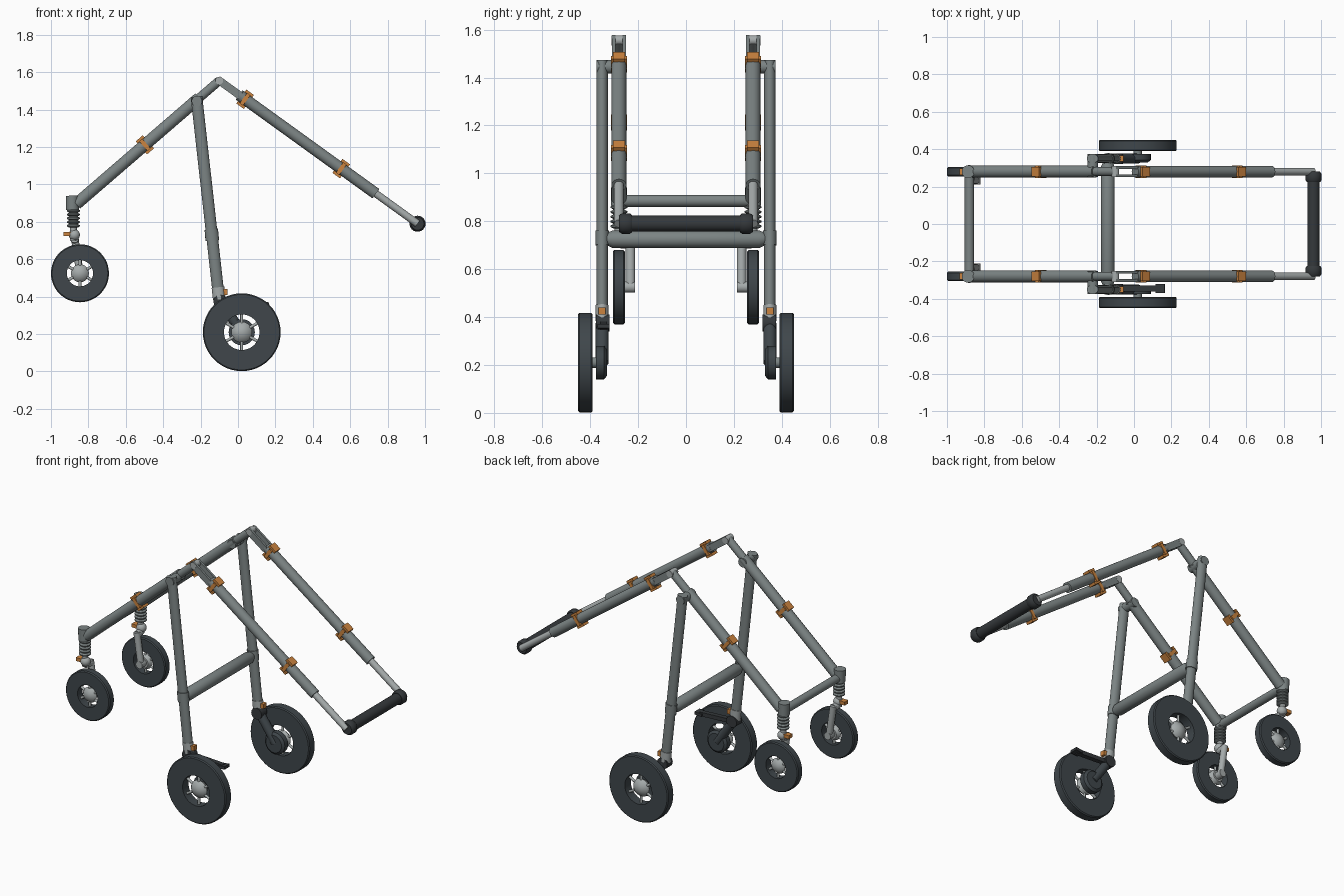
import bpy, bmesh, math
from mathutils import Vector, Matrix

cube = bpy.data.objects.get("Cube")
if cube:
    bpy.data.objects.remove(cube, do_unlink=True)


def material(name, r, g, b):
    m = bpy.data.materials.new(name)
    m.use_nodes = True
    m.diffuse_color = (r, g, b, 1)
    m.node_tree.nodes["Principled BSDF"].inputs["Base Color"].default_value = (r, g, b, 1)
    return m


TUBE = material("tube grey", 0.2, 0.23, 0.23)
STEEL = material("light steel", 0.38, 0.41, 0.41)
TYRE = material("tyre charcoal", 0.05, 0.062, 0.07)
GRIP = material("grip black", 0.035, 0.04, 0.044)
CLIP = material("clip orange", 0.6, 0.23, 0.05)


def basis(origin, direction):
    """Frame whose third axis follows direction, second stays near world y."""
    d = Vector(direction).normalized()
    u = Vector((0, 1, 0)).cross(d)
    u = u.normalized() if u.length > 0.01 else Vector((1, 0, 0))
    rot = Matrix((u, d.cross(u), d)).transposed().to_4x4()
    return Matrix.Translation(Vector(origin)) @ rot


def finish(name, bm, matrix, mat):
    bmesh.ops.remove_doubles(bm, verts=bm.verts, dist=1e-5)
    bmesh.ops.transform(bm, matrix=matrix, verts=bm.verts)
    bmesh.ops.recalc_face_normals(bm, faces=bm.faces)
    mesh = bpy.data.meshes.new(name)
    bm.to_mesh(mesh)
    bm.free()
    mesh.materials.append(mat)
    ob = bpy.data.objects.new(name, mesh)
    bpy.context.collection.objects.link(ob)
    return ob


def lathe(name, profile, origin, direction, mat, steps=24, flat=1.0):
    """Spin (radius, height) points round the direction; flat squashes the section."""
    bm = bmesh.new()
    verts = [bm.verts.new((r, 0, h)) for r, h in profile]
    edges = [bm.edges.new(pair) for pair in zip(verts, verts[1:])]
    bmesh.ops.spin(bm, geom=verts + edges, cent=(0, 0, 0), axis=(0, 0, 1),
                   angle=math.tau, steps=steps)
    bmesh.ops.scale(bm, vec=(1, flat, 1), verts=bm.verts)
    ob = finish(name, bm, basis(origin, direction), mat)
    bpy.ops.object.select_all(action='DESELECT')
    ob.select_set(True)
    bpy.context.view_layer.objects.active = ob
    bpy.ops.object.shade_smooth_by_angle(angle=math.radians(35))
    return ob


def rod(name, a, b, r, mat, flat=1.0):
    d = Vector(b) - Vector(a)
    return lathe(name, [(0, 0), (r, 0), (r, d.length), (0, d.length)], a, d, mat, flat=flat)


def ball(name, c, r, mat):
    arc = [(r * math.sin(math.pi * i / 10), -r * math.cos(math.pi * i / 10)) for i in range(11)]
    return lathe(name, arc, c, (0, 0, 1), mat)


def box(name, c, direction, size, mat):
    bm = bmesh.new()
    bmesh.ops.create_cube(bm, size=1)
    bmesh.ops.scale(bm, vec=size, verts=bm.verts)
    return finish(name, bm, basis(c, direction), mat)


def clamp(name, c, direction):
    """Quick-release band round a tube with flared ends above and below."""
    box(name + "_band", c, direction, (0.068, 0.067, 0.022), CLIP)
    frame = basis(c, direction)
    for s in (-1, 1):
        box(name + "_flare", frame @ Vector((s * 0.038, 0, 0)), direction,
            (0.016, 0.05, 0.05), CLIP)


def wheel(name, c, radius, hole, hub, width, side, hub_steps=6):
    w = width / 2
    ring = [(hole, -w), (radius - 0.006, -w), (radius, -w + 0.006),
            (radius, w - 0.006), (radius - 0.006, w), (hole, w), (hole, -w)]
    lathe(name + "_tyre", ring, c, (0, 1, 0), TYRE, steps=48)
    # domed hub, full side facing outward
    dome = [(0, -w), (hub * 0.7, -w), (hub, 0), (hub * 0.8, w * 0.5),
            (hub * 0.35, w * 0.9), (0, w)]
    lathe(name + "_hub", dome, c, (0, side, 0), STEEL)
    for i in range(hub_steps):
        a = math.tau * (i + 0.5) / hub_steps
        d = Vector((math.cos(a), 0, math.sin(a)))
        rod(name + "_spoke", Vector(c) + d * hub * 0.8, Vector(c) + d * (hole + 0.005), 0.008, STEEL)


for side, tag in ((1, "left"), (-1, "right")):
    def P(x, y, z):
        return Vector((x, side * y, z))

    Y = 0.28
    apex, foot, grip = P(-0.10, Y, 1.555), P(-0.865, Y, 0.895), P(0.96, Y, 0.79)
    front_dir, back_dir = apex - foot, grip - apex

    # front frame tube, narrowing towards the hinge
    shoulder = foot.lerp(apex, 0.86)
    rod(tag + "_front_tube", foot, shoulder, 0.032, TUBE)
    rod(tag + "_front_tube_neck", shoulder, apex, 0.024, TUBE)
    clamp(tag + "_front_clip", foot.lerp(apex, 0.48), front_dir)

    # folding hinge
    for s in (-0.022, 0.022):
        off = Vector((0, s, 0))
        box(tag + "_hinge_plate", apex.lerp(grip, 0.05) + off, back_dir, (0.042, 0.014, 0.15), TUBE)
    rod(tag + "_hinge_pin", P(-0.10, Y - 0.03, 1.555), P(-0.10, Y + 0.03, 1.555), 0.021, STEEL)

    # telescopic handle tube
    rod(tag + "_handle_tube", apex.lerp(grip, 0.1), apex.lerp(grip, 0.79), 0.031, TUBE)
    rod(tag + "_handle_slider", apex.lerp(grip, 0.78), grip, 0.02, STEEL)
    for t in (0.13, 0.615):
        clamp(tag + "_handle_clip", apex.lerp(grip, t), back_dir)
    lathe(tag + "_handle_collar", [(0, 0), (0.036, 0), (0.043, 0.01), (0.043, 0.042),
                                   (0.034, 0.055), (0, 0.055)],
          P(0.96, 0.225, 0.79), (0, side, 0), GRIP)

    # rear leg with its pivot
    rod(tag + "_rear_leg", P(-0.222, 0.35, 1.47), P(-0.105, 0.35, 0.42), 0.031, TUBE, flat=0.78)
    rod(tag + "_leg_pivot", P(-0.22, 0.25, 1.445), P(-0.22, 0.374, 1.445), 0.028, TUBE)
    rod(tag + "_leg_band", P(-0.143, 0.35, 0.76), P(-0.137, 0.35, 0.70), 0.036, TUBE, flat=0.8)

    # rear suspension: bracket, joint, arm, drum and axle
    rod(tag + "_leg_bracket", P(-0.107, 0.35, 0.45), P(-0.1, 0.35, 0.385), 0.034, STEEL, flat=0.8)
    box(tag + "_leg_latch", P(-0.075, 0.35, 0.425), (0, 0, 1), (0.04, 0.03, 0.03), CLIP)
    rod(tag + "_rear_joint", P(-0.095, 0.32, 0.375), P(-0.095, 0.376, 0.375), 0.036, GRIP)
    rod(tag + "_rear_arm", P(-0.095, 0.35, 0.375), P(0.02, 0.35, 0.21), 0.027, TYRE)
    lathe(tag + "_brake_drum", [(0, 0), (0.055, 0), (0.07, 0.012), (0.07, 0.045), (0, 0.045)],
          P(0.02, 0.33, 0.21), (0, side, 0), TYRE)
    rod(tag + "_rear_axle", P(0.02, 0.37, 0.21), P(0.02, 0.42, 0.21), 0.022, TUBE)
    wheel(tag + "_rear_wheel", P(0.02, 0.42, 0.21), 0.208, 0.095, 0.056, 0.06, side)

    # front swivel: head, bellows and knuckle
    rod(tag + "_swivel_head", P(-0.885, Y, 0.865), P(-0.887, Y, 0.94), 0.034, TUBE)
    bellows = [(0, 0)]
    for i in range(5):
        h = i * 0.02
        bellows += [(0.024, h), (0.035, h + 0.006), (0.035, h + 0.012), (0.024, h + 0.018)]
    lathe(tag + "_bellows", bellows + [(0, 0.1)], P(-0.88, Y, 0.77), (0, 0, 1), TUBE)
    rod(tag + "_swivel_stem", P(-0.88, Y, 0.70), P(-0.88, Y, 0.78), 0.018, STEEL)
    ball(tag + "_swivel_knuckle", P(-0.875, Y, 0.73), 0.03, STEEL)
    box(tag + "_swivel_lock", P(-0.912, Y, 0.735), (0, 0, 1), (0.04, 0.036, 0.022), CLIP)

    # single-sided front fork and wheel
    rod(tag + "_fork_bridge", P(-0.875, Y, 0.71), P(-0.873, 0.232, 0.705), 0.022, STEEL)
    rod(tag + "_fork_arm", P(-0.874, 0.232, 0.72), P(-0.845, 0.232, 0.525), 0.02, STEEL)
    rod(tag + "_front_axle", P(-0.845, 0.212, 0.525), P(-0.845, 0.28, 0.525), 0.023, STEEL)
    wheel(tag + "_front_wheel", P(-0.845, Y, 0.525), 0.155, 0.07, 0.048, 0.05, side)

# cross members
rod("front_cross_tube", (-0.88, -0.27, 0.885), (-0.88, 0.27, 0.885), 0.025, TUBE)
lathe("middle_cross_tube", [(0, 0), (0.026, 0), (0.037, 0.025), (0.037, 0.635), (0.026, 0.66), (0, 0.66)],
      (-0.14, -0.33, 0.725), (0, 1, 0), TUBE)
rod("handle_grip", (0.96, -0.23, 0.79), (0.96, 0.23, 0.79), 0.033, GRIP)

# brake pedal on one rear wheel only
box("brake_lever", (0.03, -0.345, 0.365), (1, 0, -0.05), (0.025, 0.03, 0.22), GRIP)
box("brake_pedal", (0.14, -0.345, 0.36), (1, 0, 0.1), (0.018, 0.05, 0.05), GRIP)
